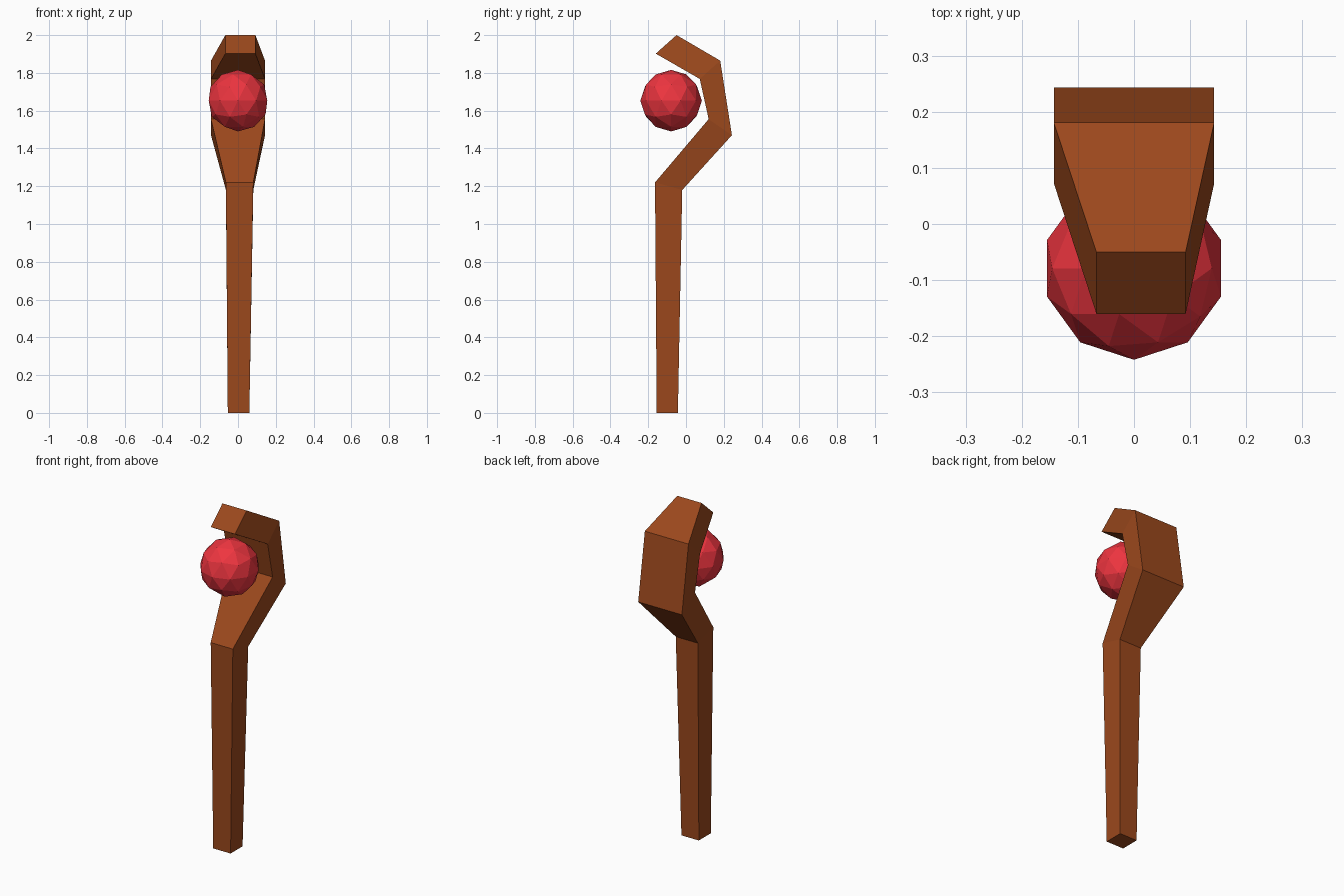
import bpy
import bmesh
from math import pi

if "Cube" in bpy.data.objects:
    bpy.data.objects.remove(bpy.data.objects["Cube"])


def material(name, color):
    mat = bpy.data.materials.new(name)
    mat.diffuse_color = (*color, 1)
    mat.use_nodes = True
    mat.node_tree.nodes["Principled BSDF"].inputs["Base Color"].default_value = mat.diffuse_color
    return mat


def finish(name, bm, mat):
    bmesh.ops.recalc_face_normals(bm, faces=bm.faces)
    mesh = bpy.data.meshes.new(name)
    bm.to_mesh(mesh)
    bm.free()
    mesh.materials.append(mat)
    obj = bpy.data.objects.new(name, mesh)
    bpy.context.collection.objects.link(obj)
    return obj


# Staff sections: left x, right x, inner (y, z), outer (y, z)
sections = [
    (-0.054, 0.060, (-0.155, 0.0), (-0.043, 0.0)),
    (-0.064, 0.081, (-0.164, 1.22), (-0.02, 1.18)),
    (-0.143, 0.143, (0.12, 1.555), (0.243, 1.47)),
    (-0.143, 0.143, (0.073, 1.768), (0.181, 1.865)),
    (-0.067, 0.092, (-0.16, 1.902), (-0.05, 2.0)),
]

# Wooden staff with hooked head, lofted through the sections
bm = bmesh.new()
rings = [[bm.verts.new(p) for p in ((l, *i), (r, *i), (r, *o), (l, *o))]
         for l, r, i, o in sections]
for a, b in zip(rings, rings[1:]):
    for k in range(4):
        n = (k + 1) % 4
        bm.faces.new((a[k], a[n], b[n], b[k]))
bm.faces.new(rings[0])
bm.faces.new(rings[-1])
finish("staff", bm, material("wood", (0.33, 0.065, 0.012)))

# Faceted gem floating inside the hook
bm = bmesh.new()
bmesh.ops.create_icosphere(bm, subdivisions=2, radius=0.163)
gem = finish("gem", bm, material("red_gem", (0.85, 0.035, 0.05)))
gem.location = (0, -0.079, 1.653)
gem.rotation_euler.z = pi
